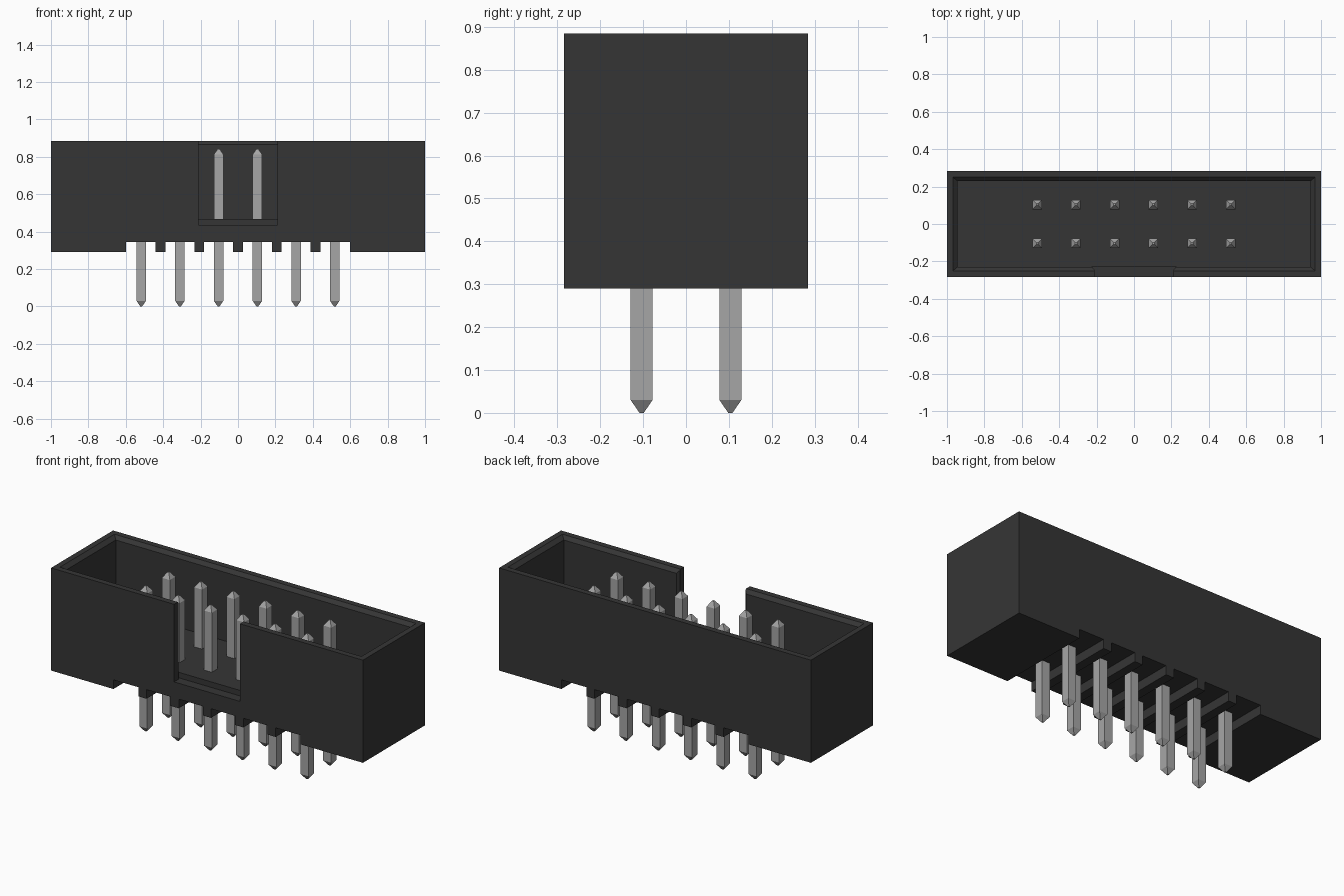
import bpy
import bmesh

cube = bpy.data.objects.get("Cube")
if cube:
    bpy.data.objects.remove(cube, do_unlink=True)


def material(name, rgb, roughness):
    m = bpy.data.materials.new(name)
    m.use_nodes = True
    m.diffuse_color = (*rgb, 1)
    bsdf = m.node_tree.nodes["Principled BSDF"]
    bsdf.inputs["Base Color"].default_value = (*rgb, 1)
    bsdf.inputs["Roughness"].default_value = roughness
    return m


BLACK = material("black plastic", (0.036, 0.036, 0.036), 0.6)
METAL = material("grey metal", (0.38, 0.38, 0.38), 0.4)


def loft(name, rings, mat, location=(0, 0, 0)):
    """Skin a stack of rings, each (z, [(x, y), ...]), and cap both ends."""
    bm = bmesh.new()
    loops = [[bm.verts.new((x, y, z)) for x, y in pts] for z, pts in rings]
    n = len(loops[0])
    for a, b in zip(loops, loops[1:]):
        for i in range(n):
            j = (i + 1) % n
            bm.faces.new((a[i], a[j], b[j], b[i]))
    bm.faces.new(loops[0][::-1])
    bm.faces.new(loops[-1])
    bmesh.ops.recalc_face_normals(bm, faces=bm.faces)
    mesh = bpy.data.meshes.new(name)
    bm.to_mesh(mesh)
    bm.free()
    mesh.materials.append(mat)
    obj = bpy.data.objects.new(name, mesh)
    obj.location = location
    bpy.context.collection.objects.link(obj)
    return obj


def rect(hx, hy):
    return [(-hx, -hy), (hx, -hy), (hx, hy), (-hx, hy)]


def cut(target, cutter):
    """Subtract the cutter from the target, then discard it."""
    cutter.hide_render = True
    mod = target.modifiers.new("cut", "BOOLEAN")
    mod.operation = "DIFFERENCE"
    mod.solver = "EXACT"
    mod.object = cutter
    bpy.context.view_layer.objects.active = target
    bpy.ops.object.modifier_apply(modifier=mod.name)
    bpy.data.objects.remove(cutter, do_unlink=True)


BASE, TOP, FLOOR = 0.29, 0.885, 0.467
PITCH = 0.207

# Housing block
housing = loft("housing", [(BASE, rect(1, 0.284)), (TOP, rect(1, 0.284))], BLACK)

# Open cavity with a chamfered rim
inner, rim = rect(0.945, 0.23), rect(0.967, 0.25)
cut(housing, loft("cavity_cutter",
                  [(FLOOR, inner), (TOP - 0.02, inner), (TOP, rim), (1.0, rim)], BLACK))

# Keying notch in the front wall, its inner edges chamfered
notch = [(-0.211, -0.4), (0.211, -0.4), (0.211, -0.245), (0.225, -0.228),
         (-0.225, -0.228), (-0.211, -0.245)]
cut(housing, loft("notch_cutter", [(0.435, notch), (1.1, notch)], BLACK))

# Underside channels, leaving narrow ribs between the pin rows
for i in range(6):
    x = (i - 2.5) * PITCH
    left = -0.6 if i == 0 else x - PITCH / 2 + 0.026
    right = 0.6 if i == 5 else x + PITCH / 2 - 0.026
    channel = rect((right - left) / 2, 0.4)
    cut(housing, loft("channel_cutter", [(0.2, channel), (0.343, channel)], BLACK,
                      ((left + right) / 2, 0, 0)))

# Two rows of six square pins with tapered ends
shaft, tip = rect(0.0255, 0.0255), rect(0.005, 0.005)
for row, y in (("front", -PITCH / 2), ("back", PITCH / 2)):
    for i in range(6):
        loft(f"{row}_pin_{i + 1}",
             [(0, tip), (0.03, shaft), (0.812, shaft), (0.842, tip)], METAL,
             ((i - 2.5) * PITCH, y, 0))
